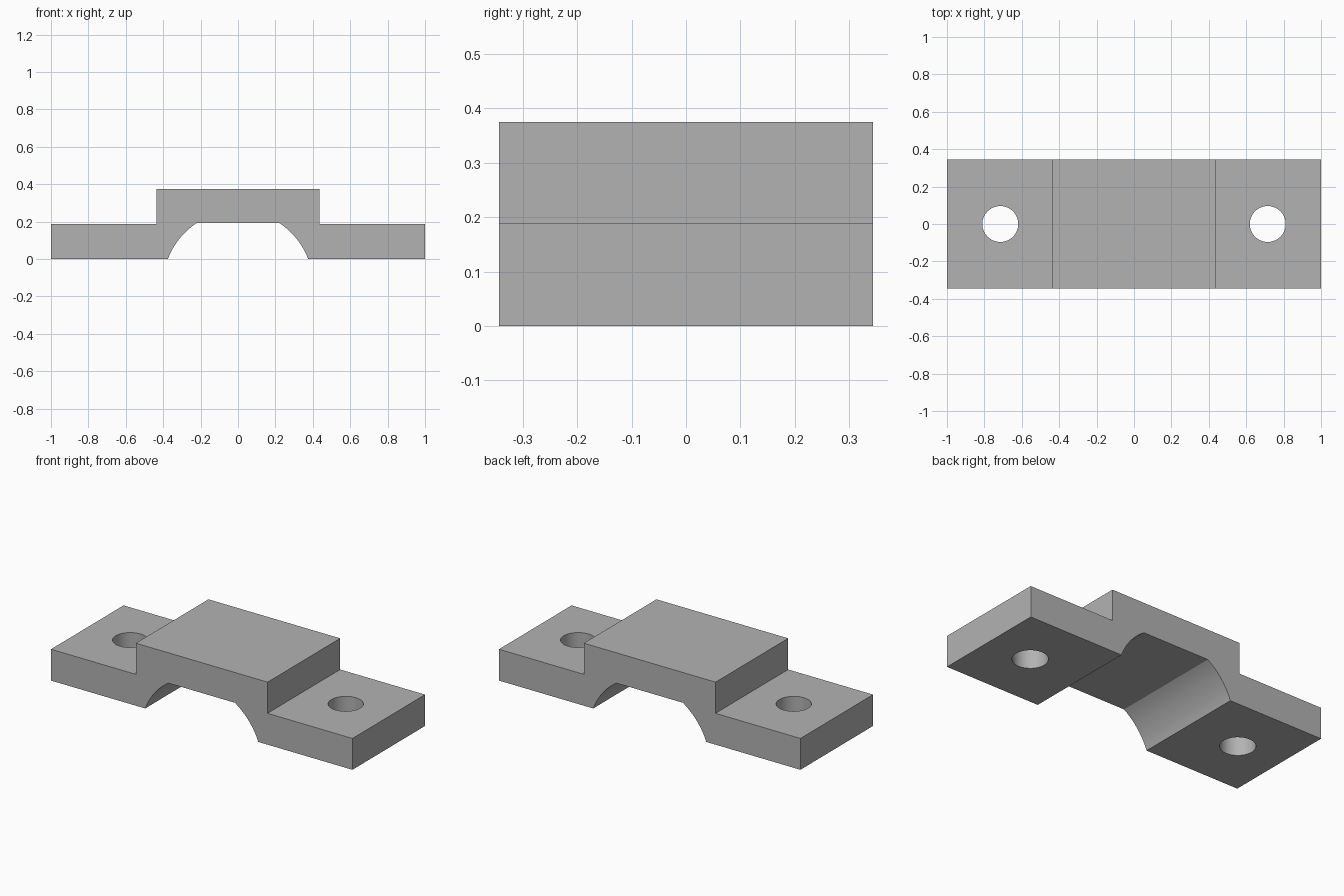
import bpy, bmesh
from math import sin, cos, atan2, radians
from mathutils import Matrix

if "Cube" in bpy.data.objects:
    bpy.data.objects.remove(bpy.data.objects["Cube"])

HALF_DEPTH = 0.344
FLANGE_TOP = 0.188
TOP = 0.375
STEP_X = 0.437
ARC_Z, ARC_R = -0.142, 0.401      # groove arc centre height and radius
HOLE_X, HOLE_R = 0.715, 0.096

grey = bpy.data.materials.new("plain grey")
grey.use_nodes = True
colour = (0.45, 0.45, 0.45, 1)
grey.diffuse_color = colour
grey.node_tree.nodes["Principled BSDF"].inputs["Base Color"].default_value = colour


def add_object(name, bm):
    bmesh.ops.recalc_face_normals(bm, faces=bm.faces)
    mesh = bpy.data.meshes.new(name)
    bm.to_mesh(mesh)
    bm.free()
    mesh.materials.append(grey)
    obj = bpy.data.objects.new(name, mesh)
    bpy.context.collection.objects.link(obj)
    return obj


# Half of the strap outline, from the groove roof round to the top
start, end = atan2(0.193 - ARC_Z, 0.22), atan2(-ARC_Z, 0.375)
steps = 16
half = []
for i in range(steps + 1):
    a = start + (end - start) * i / steps
    half.append((ARC_R * cos(a), ARC_Z + ARC_R * sin(a)))
half[-1] = (half[-1][0], 0)
half += [(1, 0), (1, FLANGE_TOP), (STEP_X, FLANGE_TOP), (STEP_X, TOP)]
outline = half + [(-x, z) for x, z in reversed(half)]

# Strap body extruded from front to back
bm = bmesh.new()
face = bm.faces.new([bm.verts.new((x, -HALF_DEPTH, z)) for x, z in outline])
extruded = bmesh.ops.extrude_face_region(bm, geom=[face])
moved = [v for v in extruded["geom"] if isinstance(v, bmesh.types.BMVert)]
bmesh.ops.translate(bm, verts=moved, vec=(0, 2 * HALF_DEPTH, 0))
strap = add_object("clamp_strap", bm)

# Bolt holes through both flanges
bm = bmesh.new()
for side in (-1, 1):
    bmesh.ops.create_cone(bm, cap_ends=True, segments=48, radius1=HOLE_R,
                          radius2=HOLE_R, depth=1,
                          matrix=Matrix.Translation((side * HOLE_X, 0, 0)))
cutter = add_object("bolt_hole_cutter", bm)
cutter.hide_render = True

cut = strap.modifiers.new("bolt holes", 'BOOLEAN')
cut.operation = 'DIFFERENCE'
cut.solver = 'EXACT'
cut.object = cutter
bpy.context.view_layer.objects.active = strap
strap.select_set(True)
bpy.ops.object.modifier_apply(modifier=cut.name)
bpy.data.objects.remove(cutter)

# Smooth groove and hole walls, crisp edges elsewhere
bpy.ops.object.shade_smooth_by_angle(angle=radians(25))
